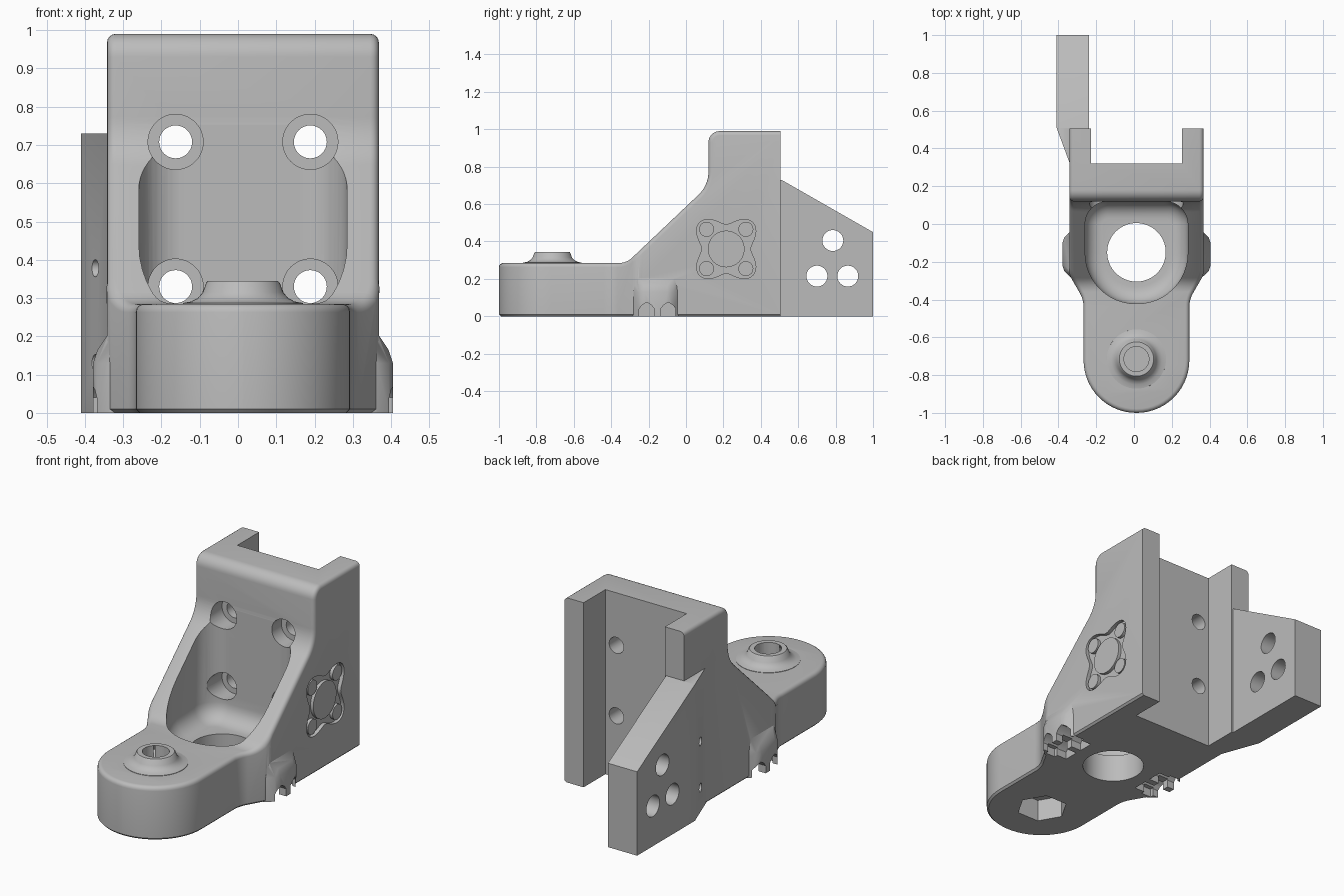
import bpy, bmesh, math
from mathutils import Vector

old = bpy.data.objects.get("Cube")
if old:
    bpy.data.objects.remove(old, do_unlink=True)

grey = bpy.data.materials.new("plain grey")
grey.use_nodes = True
COLOUR = (0.5, 0.5, 0.5, 1)
grey.diffuse_color = COLOUR
grey.node_tree.nodes["Principled BSDF"].inputs["Base Color"].default_value = COLOUR


def finish(name, bm):
    bmesh.ops.recalc_face_normals(bm, faces=bm.faces)
    mesh = bpy.data.meshes.new(name)
    bm.to_mesh(mesh)
    bm.free()
    mesh.materials.append(grey)
    ob = bpy.data.objects.new(name, mesh)
    bpy.context.collection.objects.link(ob)
    return ob


def rounded(corners, steps=8):
    """Polygon from (a, b[, radius]) corners."""
    out, n = [], len(corners)
    for i, c in enumerate(corners):
        p = Vector(c[:2])
        if len(c) < 3:
            out.append(p)
            continue
        u = (Vector(corners[i - 1][:2]) - p).normalized()
        v = (Vector(corners[(i + 1) % n][:2]) - p).normalized()
        half = u.angle(v) / 2
        mid = p + (u + v).normalized() * (c[2] / math.sin(half))
        start = p + u * (c[2] / math.tan(half)) - mid
        end = p + v * (c[2] / math.tan(half)) - mid
        sweep = math.pi - 2 * half
        for k in range(steps + 1):
            t = k / steps
            out.append(mid + (start * math.sin((1 - t) * sweep) + end * math.sin(t * sweep)) / math.sin(sweep))
    return out


def prism(name, pts, axis, lo, hi, base_bevel=0):
    """Extrude a 2D outline along an axis."""
    place = {"x": lambda a, b, h: (h, a, b),
             "y": lambda a, b, h: (a, h, b),
             "z": lambda a, b, h: (a, b, h)}[axis]
    bm = bmesh.new()
    rings = [[bm.verts.new(place(p[0], p[1], h)) for p in pts] for h in (lo, hi)]
    base = bm.faces.new(rings[0])
    bm.faces.new(rings[1])
    n = len(pts)
    for i in range(n):
        j = (i + 1) % n
        bm.faces.new((rings[0][i], rings[0][j], rings[1][j], rings[1][i]))
    bmesh.ops.recalc_face_normals(bm, faces=bm.faces)
    if base_bevel:
        bmesh.ops.bevel(bm, geom=list(base.edges), offset=base_bevel, segments=6,
                        profile=0.5, affect='EDGES')
    return finish(name, bm)


def cyl(name, a, b, r, axis, lo, hi, sides=48):
    pts = [(a + r * math.cos(2 * math.pi * i / sides), b + r * math.sin(2 * math.pi * i / sides))
           for i in range(sides)]
    return prism(name, pts, axis, lo, hi)


def combine(target, tool, op='DIFFERENCE'):
    mod = target.modifiers.new(op.lower(), 'BOOLEAN')
    mod.operation, mod.object, mod.solver = op, tool, 'EXACT'
    bpy.context.view_layer.objects.active = target
    bpy.ops.object.modifier_apply(modifier=mod.name)
    bpy.data.objects.remove(tool, do_unlink=True)


# Main body: side profile crossed with the plan outline
body = prism("bracket_body", rounded([
    (-1.1, 0), (-1.1, .285), (-.318, .285, .1), (.12, .70, .17),
    (.12, .99, .06), (.505, .99), (.505, 0)]), "x", -.6, .6)
half_plan = [(.28, -1, .279), (.28, -.4, .15), (.355, -.27, .1), (.355, .7)]
mirrored = [(-p[0],) + p[1:] for p in reversed(half_plan)]
combine(body, prism("plan", rounded(half_plan + mirrored, 14), "z", 0, 1.2), 'INTERSECT')

# Soften the outer edges, leaving the back face crisp
bm = bmesh.new()
bm.from_mesh(body.data)
bmesh.ops.remove_doubles(bm, verts=bm.verts, dist=.0005)
edges = [e for e in bm.edges if len(e.link_faces) == 2 and e.calc_face_angle() > .8
         and min(v.co.y for v in e.verts) < .5]
low = [e for e in edges if max(v.co.z for v in e.verts) < .01]
high = [e for e in edges if e not in low]
bmesh.ops.bevel(bm, geom=high, offset=.022, segments=4, profile=.5,
                affect='EDGES', clamp_overlap=False)
low = [e for e in bm.edges if len(e.link_faces) == 2 and e.calc_face_angle() > .8
       and max(v.co.z for v in e.verts) < .01 and min(v.co.y for v in e.verts) < .5]
bmesh.ops.bevel(bm, geom=low, offset=.01, segments=1, affect='EDGES', clamp_overlap=False)
bm.to_mesh(body.data)
bm.free()

# Cable clip swellings on both sides
for s in (-1, 1):
    bm = bmesh.new()
    for z, grow, out in ((0, 0, .392), (.13, 0, .392), (.165, .005, .38), (.21, .02, .34)):
        for y, u in ((-.30 + grow, .3), (-.28 + grow, .35), (-.25 + grow, out - .01), (-.22, out),
                     (-.10, out), (-.07 - grow, out - .01), (-.04 - grow, .35), (-.02 - grow, .3)):
            bm.verts.new((s * u, y, z))
    bmesh.ops.convex_hull(bm, input=bm.verts)
    combine(body, finish("clip", bm), 'UNION')

# Flared boss on the foot
bm = bmesh.new()
ring = [(0, .2), (.16, .2), (.157, .287), (.135, .291), (.118, .30), (.105, .315), (.096, .34), (.091, .345), (0, .345)]
vs = [bm.verts.new((r, 0, z)) for r, z in ring]
es = [bm.edges.new(pair) for pair in zip(vs, vs[1:])]
bmesh.ops.spin(bm, geom=vs + es, cent=(0, 0, 0), axis=(0, 0, 1), angle=2 * math.pi, steps=48)
bmesh.ops.remove_doubles(bm, verts=bm.verts, dist=.0005)
bmesh.ops.translate(bm, verts=bm.verts, vec=(0, -.715, 0))
combine(body, finish("boss", bm), 'UNION')

# Foot bore with a hexagonal nut seat beneath
combine(body, cyl("bore", 0, -.715, .066, "z", -.1, .5))
combine(body, cyl("nut_seat", 0, -.715, .13, "z", -.1, .12, 6))

# Deep rounded pocket with a drain bore in its floor
combine(body, prism("pocket", rounded([
    (.272, .119, .12), (-.272, .119, .12), (-.272, -.422, .268), (.272, -.422, .268)], 12),
    "z", .15, 1.3, .09))
combine(body, cyl("pocket_bore", 0, -.15, .155, "z", -.1, .4, 64))

# Rear channel
combine(body, prism("channel", [(-.241, .32), (.241, .32), (.241, .8), (-.241, .8)], "z", -.1, 1.2))

# Counterbored screw holes
for x in (-.176, .176):
    for z in (.33, .708):
        combine(body, cyl("counterbore", x, z, .072, "y", -.08, .2))
        combine(body, cyl("screw_hole", x, z, .043, "y", 0, .5, 32))

# Wire grooves and tie slot under each clip
for s in (-1, 1):
    for y in (-.21, -.095):
        outline = [(y - .04, -.05), (y - .04, .04), (y - .025, .06), (y, .075),
                   (y + .025, .06), (y + .04, .04), (y + .04, -.05)]
        combine(body, prism("groove", outline, "x", *sorted((s * .23, s * .6))))
    slot = [(s * .29, -.05), (s * .35, -.05), (s * .35, .045), (s * .29, .045)]
    combine(body, prism("tie_slot", slot, "y", -.27, -.04))

# Recessed four-lobed panel with raised discs on the left side
PY, PZ = .215, .36
star = []
for i in range(96):
    a = 2 * math.pi * i / 96
    r = .165 - .035 * math.cos(4 * a)
    star.append((PY + r * math.cos(a), PZ + r * math.sin(a)))
combine(body, prism("panel", star, "x", .335, .5))
combine(body, cyl("panel_disc", PY, PZ, .098, "x", .32, .352), 'UNION')
for dy in (-.105, .105):
    for dz in (-.105, .105):
        combine(body, cyl("panel_stud", PY + dy, PZ + dz, .04, "x", .32, .352, 24), 'UNION')

# Rear wing with a tapered root and three holes
wing = prism("wing", [(-.25, .45), (-.25, 1), (-.423, 1), (-.423, .51), (-.338, .28), (-.3, .28)], "z", 0, .9)
combine(wing, prism("wing_side", rounded([
    (.2, 0), (.2, .73), (.51, .73), (1.0, .45), (1.0, 0)]), "x", -.6, 0), 'INTERSECT')
for y, z in ((.785, .405), (.70, .215), (.865, .215)):
    combine(wing, cyl("wing_hole", y, z, .056, "x", -.6, 0, 32))
combine(body, wing, 'UNION')

# Small blind holes in the wing root
for z in (.378, .13):
    combine(body, cyl("root_hole", .41, z, .0225, "x", -.6, -.3, 24))

# Shift onto the centre line and shade
for v in body.data.vertices:
    v.co.x += .013
body.data.materials.clear()
body.data.materials.append(grey)
for f in body.data.polygons:
    f.material_index = 0
bpy.ops.object.select_all(action='DESELECT')
body.select_set(True)
bpy.context.view_layer.objects.active = body
bpy.ops.object.shade_smooth_by_angle(angle=math.radians(32))
